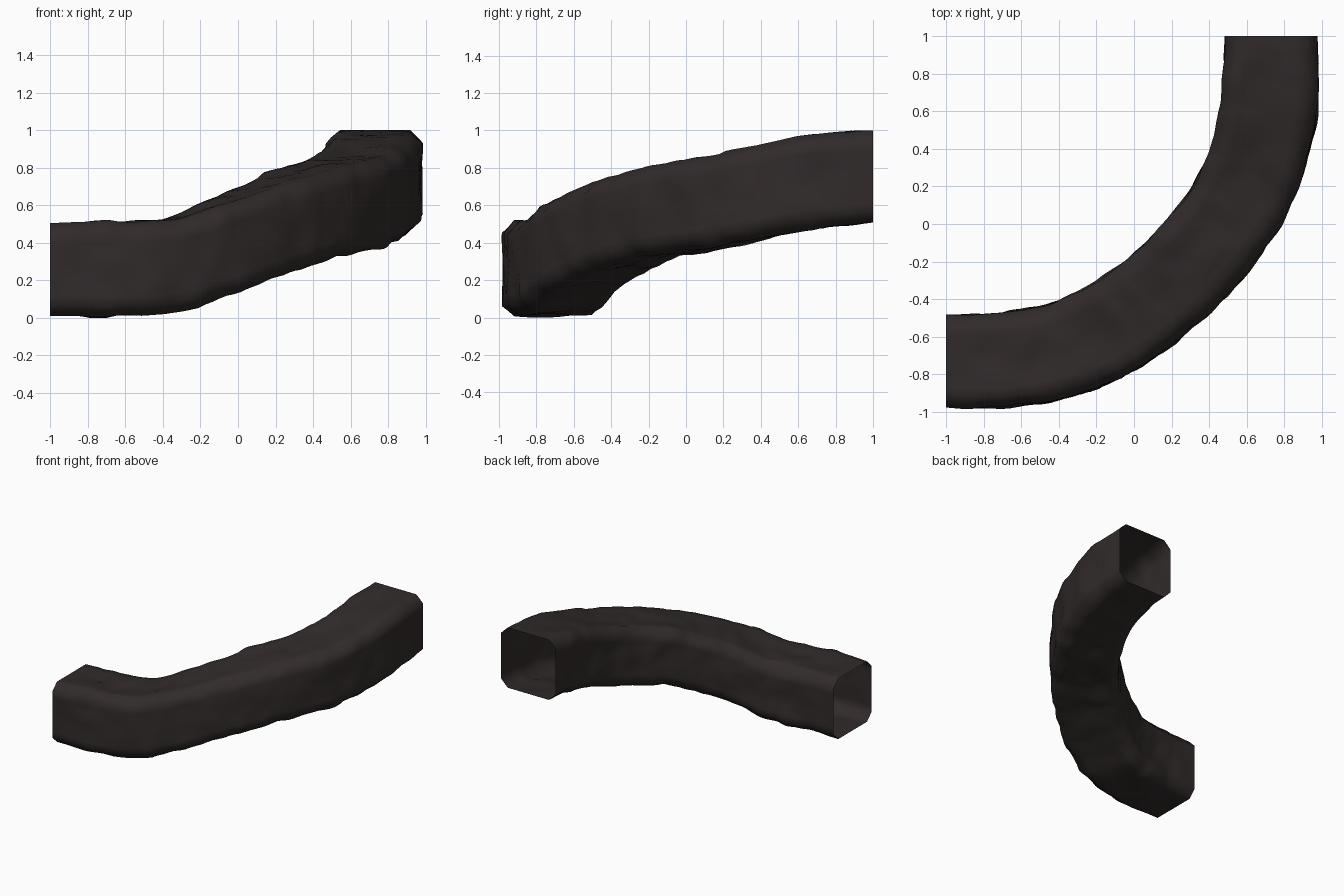
import bpy, bmesh, math
from mathutils import Vector, noise

if "Cube" in bpy.data.objects:
    bpy.data.objects.remove(bpy.data.objects["Cube"])

# floor height of the tunnel against turning angle in degrees
RISE = [(0, .01), (17, .018), (23, .05), (29.5, .135), (36, .205), (40, .245),
        (44, .28), (50, .33), (56, .353), (62, .375), (67, .405), (72, .437),
        (77, .47), (83, .493), (90, .508)]


def floor_height(a):
    a = min(max(a, 0), 90)
    for (a0, z0), (a1, z1) in zip(RISE, RISE[1:]):
        if a <= a1:
            return z0 + (z1 - z0) * (a - a0) / (a1 - a0)
    return RISE[-1][1]


def smooth_floor(a):
    w = max(0, min(3, a, 90 - a))
    return sum(floor_height(a + w * k / 4) for k in range(-4, 5)) / 9


# cross-section: square with cut corners, each side subdivided
H, C = 0.247, 0.06
corners = [(H, -H + C), (H, H - C), (H - C, H), (-H + C, H),
           (-H, H - C), (-H, -H + C), (-H + C, -H), (H - C, -H)]
profile = []
for i, a in enumerate(corners):
    b = corners[(i + 1) % 8]
    n = 8 if i % 2 == 0 else 2
    profile += [Vector(a).lerp(Vector(b), k / n) for k in range(n)]

# quarter-turn path
HANDLE = 1.04
P = [Vector(p) for p in ((-1, -.73), (-1 + HANDLE, -.73), (.73, 1 - HANDLE), (.73, 1))]
RINGS = 72

bm = bmesh.new()
rings = []
for r in range(RINGS + 1):
    t = r / RINGS
    s = 1 - t
    c = P[0] * s**3 + P[1] * 3 * s * s * t + P[2] * 3 * s * t * t + P[3] * t**3
    d = ((P[1] - P[0]) * s * s + (P[2] - P[1]) * 2 * s * t + (P[3] - P[2]) * t * t).normalized()
    side = Vector((d.y, -d.x, 0))                  # points to the outside of the bend
    angle = math.degrees(math.atan2(c.x + 1, 1 - c.y))
    swell = 0.024 * math.sin(math.radians(4 * angle))**2   # fuller shoulders of the bend
    flat = 1 - 0.055 * math.sin(math.radians(2 * angle))**2  # slightly lower in the middle
    centre = Vector((c.x, c.y, smooth_floor(angle) + H * flat)) + side * swell
    calm = min(1, 16 * t, 16 * s)                  # mouths stay neat
    ring = []
    for u, v in profile:
        p = centre + side * u + Vector((0, 0, v * flat))
        out = (side * u + Vector((0, 0, v))).normalized()
        bump = 0.017 * noise.noise(p * 6) + 0.009 * noise.noise(p * 12)
        if u > 0:
            bump += 0.012 * u / H                  # outer wall bulges a little
        p += out * bump * calm
        p.z = min(max(p.z, 0), 1)
        ring.append(bm.verts.new(p))
    rings.append(ring)

n = len(profile)
for a, b in zip(rings, rings[1:]):
    for i in range(n):
        j = (i + 1) % n
        bm.faces.new((a[i], b[i], b[j], a[j]))
bmesh.ops.recalc_face_normals(bm, faces=bm.faces)
# make sure the normals face away from the passage
f = max(bm.faces, key=lambda q: q.calc_center_median().z)
if f.normal.z < 0:
    bmesh.ops.reverse_faces(bm, faces=bm.faces)
for f in bm.faces:
    f.smooth = True

mesh = bpy.data.meshes.new("rock_tunnel")
bm.to_mesh(mesh)
bm.free()
tunnel = bpy.data.objects.new("rock_tunnel", mesh)
bpy.context.collection.objects.link(tunnel)

rock = bpy.data.materials.new("dark brown rock")
rock.diffuse_color = (0.031, 0.0235, 0.0235, 1)
rock.use_nodes = True
rock.node_tree.nodes["Principled BSDF"].inputs["Base Color"].default_value = rock.diffuse_color
mesh.materials.append(rock)
